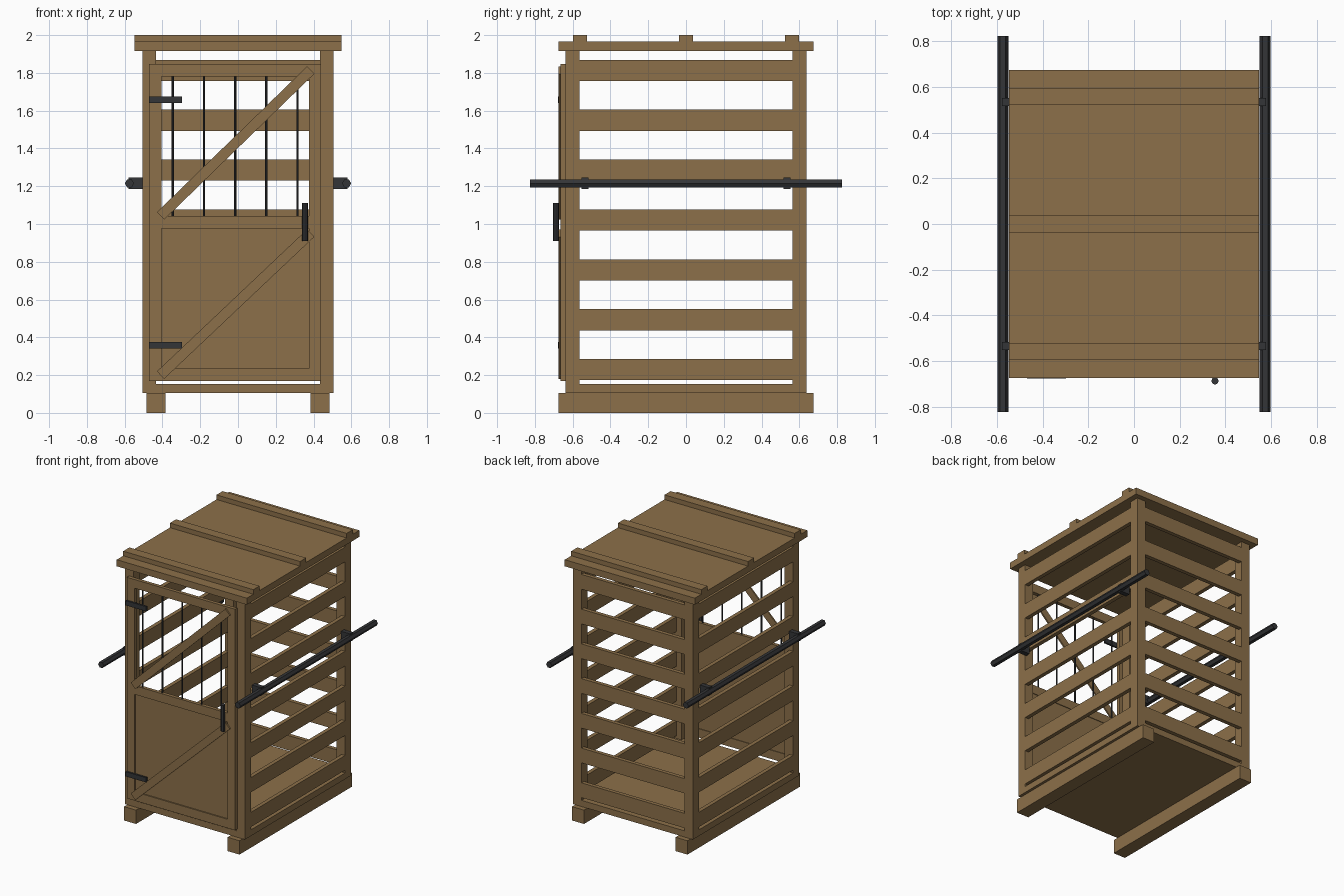
import bpy, math
from mathutils import Matrix, Vector

if "Cube" in bpy.data.objects:
    bpy.data.objects.remove(bpy.data.objects["Cube"])


def material(name, rgb):
    m = bpy.data.materials.new(name)
    m.diffuse_color = (*rgb, 1)
    m.use_nodes = True
    m.node_tree.nodes["Principled BSDF"].inputs["Base Color"].default_value = m.diffuse_color
    return m


WOOD = material("brown wood", (0.262, 0.162, 0.067))
IRON = material("dark iron", (0.034, 0.035, 0.038))


def mesh_object(name, verts, faces, mat):
    me = bpy.data.meshes.new(name)
    me.from_pydata(verts, [], faces)
    me.materials.append(mat)
    ob = bpy.data.objects.new(name, me)
    bpy.context.collection.objects.link(ob)
    return ob


def box(name, x, y, z, mat=WOOD):
    """Box from (low, high) pairs along each axis."""
    verts = [(a, b, c) for a in sorted(x) for b in sorted(y) for c in sorted(z)]
    faces = [(0, 1, 3, 2), (4, 6, 7, 5), (0, 4, 5, 1),
             (2, 3, 7, 6), (0, 2, 6, 4), (1, 5, 7, 3)]
    return mesh_object(name, verts, faces, mat)


def rod(name, start, end, radius, sides, mat=IRON):
    """Faceted rod between two points, with a corner pointing along x."""
    a, b = Vector(start), Vector(end)
    u = Vector((1, 0, 0))
    v = (b - a).normalized().cross(u)
    ring = [(u * math.cos(t) + v * math.sin(t)) * radius
            for t in (2 * math.pi * i / sides for i in range(sides))]
    verts = [a + p for p in ring] + [b + p for p in ring]
    faces = [(i, (i + 1) % sides, (i + 1) % sides + sides, i + sides)
             for i in range(sides)]
    faces += [tuple(reversed(range(sides))), tuple(range(sides, 2 * sides))]
    return mesh_object(name, verts, faces, mat)


def brace(name, p, q, width, y):
    """Diagonal board in the door plane from p to q, given as (x, z)."""
    dx, dz = q[0] - p[0], q[1] - p[1]
    half = math.hypot(dx, dz) / 2
    ob = box(name, (-half, half), y, (-width / 2, width / 2))
    ob.data.transform(Matrix.Translation(((p[0] + q[0]) / 2, 0, (p[1] + q[1]) / 2))
                      @ Matrix.Rotation(-math.atan2(dz, dx), 4, 'Y'))


X, Y, POST, SLAT = 0.505, 0.637, 0.072, 0.03

# Floor, roof and roof battens
box("floor", (-X, X), (-Y, Y), (0.105, 0.152))
box("roof", (-0.547, 0.547), (-0.675, 0.675), (1.915, 1.965))
for y in (-0.56, 0, 0.56):
    box("roof_batten", (-0.547, 0.547), (y - 0.037, y + 0.037), (1.965, 2.0))

# Skids, corner posts, carrying poles and their brackets
for s in (-1, 1):
    box("skid", (s * 0.385, s * 0.485), (-0.675, 0.675), (0, 0.105))
    for t in (-1, 1):
        box("corner_post", (s * (X - POST), s * X), (t * (Y - POST), t * Y), (0.152, 1.915))
        box("pole_bracket", (s * X, s * 0.579), (t * 0.517, t * 0.553),
            (1.185, 1.247), IRON)
    rod("carrying_pole", (s * 0.575, -0.825, 1.215), (s * 0.575, 0.825, 1.215), 0.024, 6)

# Slats on both sides and the back
for i in range(7):
    z = (0.173 + 0.264 * i, 0.285 + 0.264 * i)
    for s in (-1, 1):
        box("side_slat", (s * (X - SLAT), s * X), (POST - Y, Y - POST), z)
    box("back_slat", (POST - X, X - POST), (Y - SLAT, Y), z)

# Door frame and lower panel
FRONT = (-0.664, -Y)
box("door_left_stile", (-0.47, -0.405), FRONT, (0.168, 1.848))
box("door_right_stile", (0.375, 0.44), FRONT, (0.168, 1.848))
for z in ((0.168, 0.235), (0.975, 1.042), (1.782, 1.848)):
    box("door_rail", (-0.405, 0.375), FRONT, z)
box("door_panel", (-0.405, 0.375), (-0.655, -0.642), (0.235, 0.975))

# Diagonal braces on the door
brace("upper_brace", (-0.41, 1.043), (0.385, 1.815), 0.055, (-0.675, -0.664))
brace("lower_brace", (-0.41, 0.20), (0.385, 0.952), 0.055, (-0.675, -0.664))

# Window bars, hinges and handle
for i in range(5):
    x = -0.345 + 0.165 * i
    rod("window_bar", (x, -0.65, 1.042), (x, -0.65, 1.782), 0.006, 6)
for z in (0.358, 1.658):
    box("hinge", (-0.47, -0.297), (-0.678, -0.664), (z - 0.018, z + 0.018), IRON)
rod("door_handle", (0.355, -0.688, 0.91), (0.355, -0.688, 1.11), 0.016, 8)
